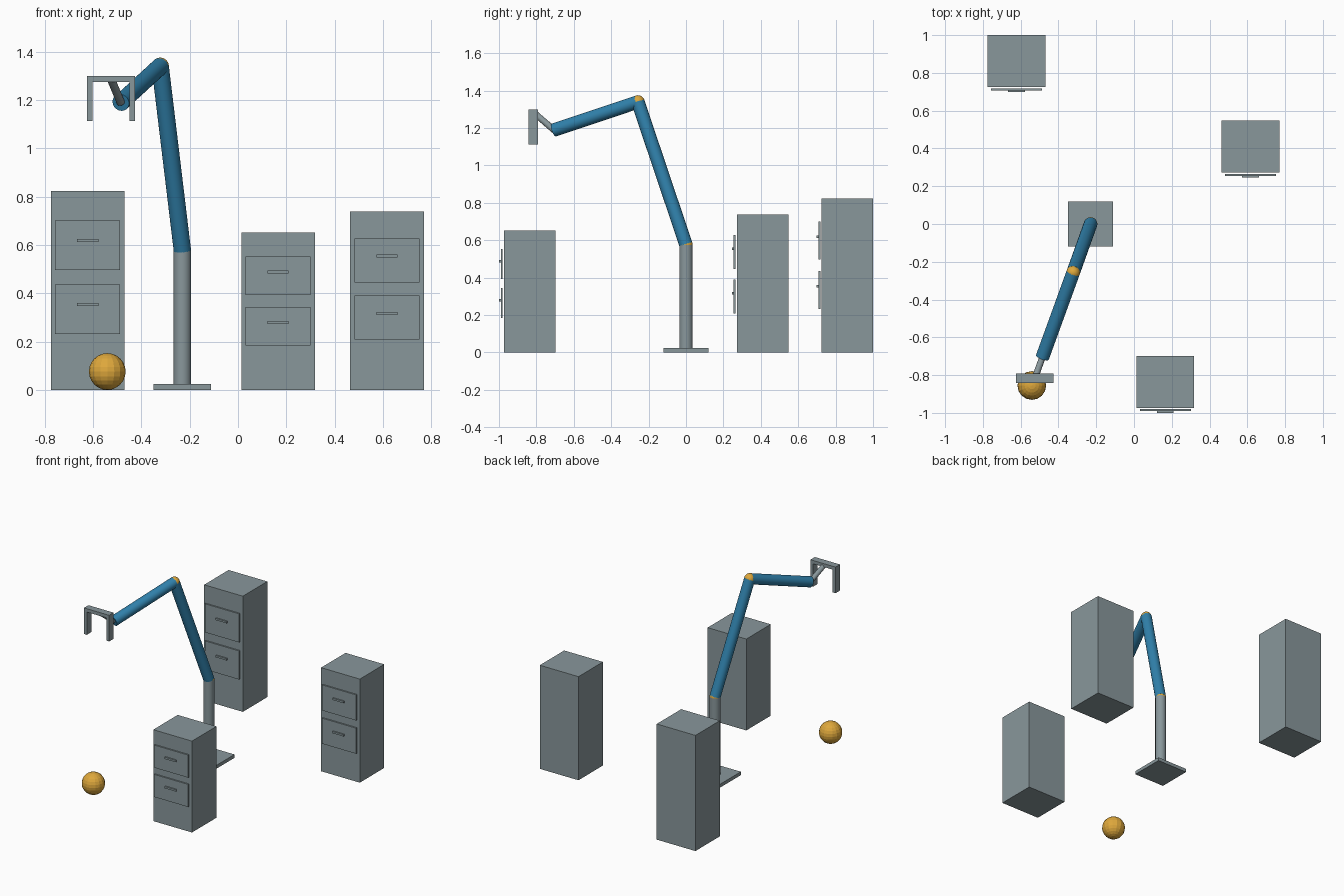
import bpy, math
from mathutils import Vector

if "Cube" in bpy.data.objects:
    bpy.data.objects.remove(bpy.data.objects["Cube"])


def material(name, rgb):
    m = bpy.data.materials.new(name)
    m.diffuse_color = (*rgb, 1)
    m.use_nodes = True
    m.node_tree.nodes["Principled BSDF"].inputs["Base Color"].default_value = m.diffuse_color
    return m


GREY = material("steel grey", (0.25, 0.31, 0.33))
BLUE = material("arm blue", (0.030, 0.22, 0.41))
GOLD = material("golden yellow", (0.73, 0.39, 0.045))


def finish(name, mat, smooth=False):
    ob = bpy.context.object
    ob.name = name
    ob.data.materials.append(mat)
    if smooth:
        bpy.ops.object.shade_smooth_by_angle(angle=math.radians(35))
    return ob


def box(name, x, y, z, mat=GREY):
    """Box from (min, max) pairs on each axis."""
    bpy.ops.mesh.primitive_cube_add(size=1, location=[sum(p) / 2 for p in (x, y, z)])
    bpy.context.object.scale = [p[1] - p[0] for p in (x, y, z)]
    bpy.ops.object.transform_apply(location=False, rotation=False, scale=True)
    return finish(name, mat)


def rod(name, a, b, r, mat):
    """Cylinder between two points."""
    a, b = Vector(a), Vector(b)
    bpy.ops.mesh.primitive_cylinder_add(vertices=24, radius=r, depth=(b - a).length,
                                        location=(a + b) / 2)
    bpy.context.object.rotation_euler = (b - a).to_track_quat('Z', 'Y').to_euler()
    return finish(name, mat, True)


def ball(name, c, r, seg, rings, smooth):
    bpy.ops.mesh.primitive_uv_sphere_add(segments=seg, ring_count=rings, radius=r, location=c)
    return finish(name, GOLD, smooth)


def span(c, w):
    return (c - w / 2, c + w / 2)


def cabinet(name, x, front, h):
    """Cabinet body with two floating drawer fronts and handles."""
    box(name + "_body", span(x, 0.305), (front, front + 0.275), (0, h))
    for label, f in (("lower", 0.405), ("upper", 0.726)):
        box(f"{name}_{label}_drawer", span(x, 0.269),
            (front - 0.017, front - 0.007), span(f * h, 0.247 * h))
        box(f"{name}_{label}_handle", span(x, 0.088),
            (front - 0.027, front - 0.016), span((f + 0.024) * h, 0.013))


cabinet("left_cabinet", -0.622, 0.725, 0.824)
cabinet("middle_cabinet", 0.166, -0.973, 0.651)
cabinet("right_cabinet", 0.617, 0.272, 0.738)

# Robot arm: base, post, two links and their joints
shoulder = (-0.23, 0, 0.575)
elbow = (-0.322, -0.257, 1.339)
wrist = (-0.485, -0.706, 1.189)
palm = (-0.525, -0.817, 1.285)
R = 0.036
box("base_plate", span(-0.23, 0.238), span(0, 0.238), (0, 0.024))
rod("post", (-0.23, 0, 0.024), shoulder, R, GREY)
ball("shoulder_joint", shoulder, R, 24, 16, True)
rod("upper_arm", shoulder, elbow, R, BLUE)
ball("elbow_joint", elbow, R, 24, 16, True)
rod("forearm", elbow, wrist, R, BLUE)
rod("wrist_rod", wrist, palm, 0.017, GREY)

# Gripper: palm bar with two fingers
box("gripper_palm", span(palm[0], 0.198), span(palm[1], 0.05), (1.274, 1.298))
for label, s in (("left", -1), ("right", 1)):
    box(label + "_finger", span(palm[0] + s * 0.088, 0.022), span(palm[1], 0.05), (1.112, 1.274))

# Ball on the floor
ball("floor_ball", (-0.541, -0.855, 0.076), 0.076, 16, 12, False)
